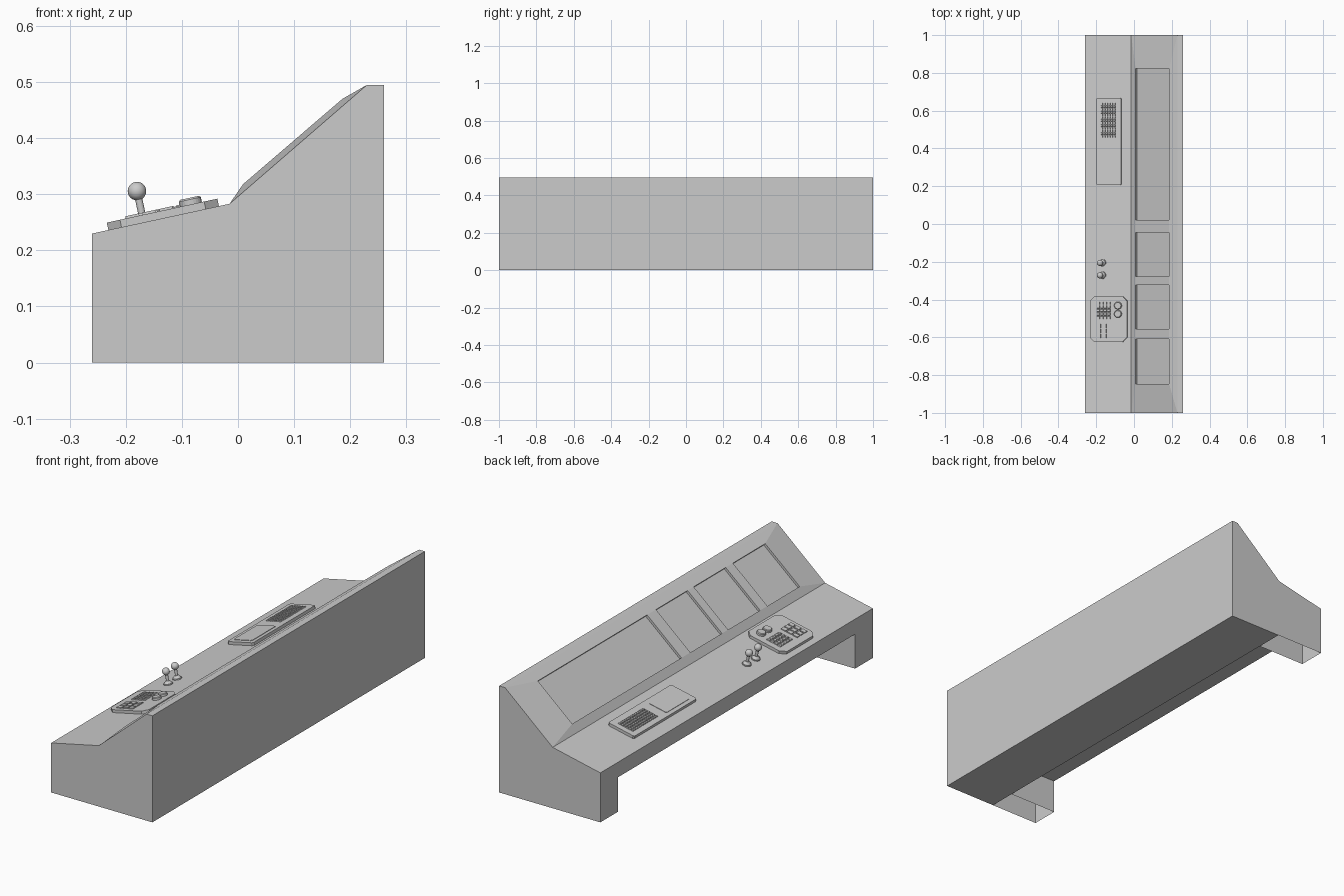
import bpy, bmesh, math
from mathutils import Matrix, Vector

if "Cube" in bpy.data.objects:
    bpy.data.objects.remove(bpy.data.objects["Cube"])


def finish(name, bm, matrix=None, smooth=False):
    bmesh.ops.remove_doubles(bm, verts=bm.verts, dist=1e-5)
    bmesh.ops.recalc_face_normals(bm, faces=bm.faces)
    me = bpy.data.meshes.new(name)
    bm.to_mesh(me)
    bm.free()
    ob = bpy.data.objects.new(name, me)
    bpy.context.collection.objects.link(ob)
    if matrix:
        ob.matrix_world = matrix
    if smooth:
        for p in me.polygons:
            p.use_smooth = True
    return ob


def face(bm, pts):
    bm.faces.new([bm.verts.new(p) for p in pts])


# ---- console body: desk, sloped screen bank, knee opening ----
A, B, C, D = (-.015, .283), (.009, .318), (.186, .47), (.23, .495)
F, H, K, U = .26, .23, .87, .16          # half depth, desk front height, leg inner y, opening top
KX = -.01                                # back of the knee opening
screens = [(-.847, -.61), (-.557, -.322), (-.277, -.045), (.02, .822)]
ys = [y for s in screens for y in s]


def at(p, y):
    return (p[0], y, p[1])


bm = bmesh.new()
for s in (-1, 1):
    # end wall, inner leg wall and sloped end facet of the screen bank
    face(bm, [at(p, s) for p in ((F, 0), (KX, 0), (-F, 0), (-F, H), A, D, (F, D[1]))])
    face(bm, [at(p, s * K) for p in ((-F, 0), (-F, U), (KX, U), (KX, 0))])
    e = ys[0] if s < 0 else ys[-1]
    face(bm, [at(A, s), at(B, e), at(C, e), at(D, s)])
# front apron with legs
face(bm, [(-F, y, z) for y, z in ((-1, 0), (-1, H), (1, H), (1, 0),
                                  (K, 0), (K, U), (-K, U), (-K, 0))])
# desk top, top ledge, back
for p, q in (((-F, H), A), (D, (F, D[1])), ((F, D[1]), (F, 0))):
    face(bm, [at(p, -1), at(p, 1), at(q, 1), at(q, -1)])
# bottom and knee opening
face(bm, [(F, -1, 0), (F, 1, 0), (KX, 1, 0), (KX, K, 0), (KX, -K, 0), (KX, -1, 0)])
face(bm, [(KX, -K, 0), (KX, K, 0), (KX, K, U), (KX, -K, U)])
face(bm, [(-F, -K, U), (-F, K, U), (KX, K, U), (KX, -K, U)])
# bevel strips below and above the screens
for outer, inner in ((A, B), (D, C)):
    face(bm, [at(outer, 1), at(outer, -1)] + [at(inner, y) for y in ys])
# dividers between the screens
for i in range(1, len(ys) - 1, 2):
    face(bm, [at(B, ys[i]), at(C, ys[i]), at(C, ys[i + 1]), at(B, ys[i + 1])])
# recessed screens
n = Vector((B[1] - C[1], 0, C[0] - B[0])).normalized()
for a, b in screens:
    rim = [Vector(at(B, a)), Vector(at(C, a)), Vector(at(C, b)), Vector(at(B, b))]
    low = [v - n * .011 for v in rim]
    face(bm, low)
    for i in range(4):
        j = (i + 1) % 4
        face(bm, [rim[i], rim[j], low[j], low[i]])
finish("console_body", bm)

# ---- desk frame: controls are built flat, then laid on the sloped desk ----
ang = math.atan2(A[1] - H, A[0] + F)
desk = Matrix.Translation((-F, 0, H)) @ Matrix.Rotation(-ang, 4, 'Y')


def u(x):
    return (x + F) / math.cos(ang)


def prism(bm, pts, z0, z1, top=1.0):
    cx = sum(p[0] for p in pts) / len(pts)
    cy = sum(p[1] for p in pts) / len(pts)
    lo = [bm.verts.new((x, y, z0)) for x, y in pts]
    hi = [bm.verts.new((cx + (x - cx) * top, cy + (y - cy) * top, z1)) for x, y in pts]
    bm.faces.new(lo[::-1])
    bm.faces.new(hi)
    for i in range(len(pts)):
        j = (i + 1) % len(pts)
        bm.faces.new((lo[i], lo[j], hi[j], hi[i]))


def rect(x0, x1, y0, y1, c=0.0):
    x0, x1 = u(x0), u(x1)
    if not c:
        return [(x0, y0), (x1, y0), (x1, y1), (x0, y1)]
    return [(x0 + c, y0), (x1 - c, y0), (x1, y0 + c), (x1, y1 - c),
            (x1 - c, y1), (x0 + c, y1), (x0, y1 - c), (x0, y0 + c)]


def ring(x, y, r, sides=24):
    return [(u(x) + r * math.cos(2 * math.pi * i / sides),
             y + r * math.sin(2 * math.pi * i / sides)) for i in range(sides)]


def plate(name, outline, z0, z1):
    bm = bmesh.new()
    prism(bm, outline, z0, z1)
    finish(name, bm, desk)


def keys(name, x0, x1, y0, y1, nx, ny, z, h, fill, top):
    bm = bmesh.new()
    dx, dy = (x1 - x0) / nx, (y1 - y0) / ny
    for i in range(nx):
        for j in range(ny):
            cx, cy = x0 + dx * (i + .5), y0 + dy * (j + .5)
            prism(bm, rect(cx - dx * fill / 2, cx + dx * fill / 2,
                           cy - dy * fill / 2, cy + dy * fill / 2), z, z + h, top)
    finish(name, bm, desk)


T = .0135   # panel thickness

# keyboard panel with keys and touch plate
plate("keyboard_panel", rect(-.198, -.065, .206, .667, .006), -.002, T)
plate("touch_plate", rect(-.18, -.085, .228, .405, .006), T - .001, T + .002)
keys("keyboard_keys", -.174, -.095, .456, .642, 6, 13, T - .001, .005, .86, .75)

# control pad with two key groups and two knobs
plate("control_pad", rect(-.231, -.034, -.624, -.384, .024), -.002, T)
keys("pad_small_keys", -.195, -.12, -.505, -.41, 4, 5, T - .001, .005, .86, .75)
keys("pad_large_keys", -.2, -.11, -.607, -.527, 3, 3, T - .001, .005, .82, .95)
for i, y in enumerate((-.432, -.476)):
    bm = bmesh.new()
    prism(bm, ring(-.081, y, .02), T - .001, T + .009)
    prism(bm, ring(-.081, y, .02), T + .009, T + .012, .85)
    finish(f"knob_{i + 1}", bm, desk)

# joysticks: flared base, shaft, ball
for i, y in enumerate((-.206, -.272)):
    bm = bmesh.new()
    prism(bm, ring(-.168, y, .02), -.002, .005)
    prism(bm, ring(-.168, y, .018), .005, .016, .5)
    prism(bm, ring(-.168, y, .0065, 16), .014, .05)
    finish(f"joystick_{i + 1}", bm, desk)
    bm = bmesh.new()
    bmesh.ops.create_uvsphere(bm, u_segments=24, v_segments=14, radius=.0165,
                              matrix=Matrix.Translation((u(-.168), y, .057)))
    finish(f"joystick_ball_{i + 1}", bm, desk, True)
